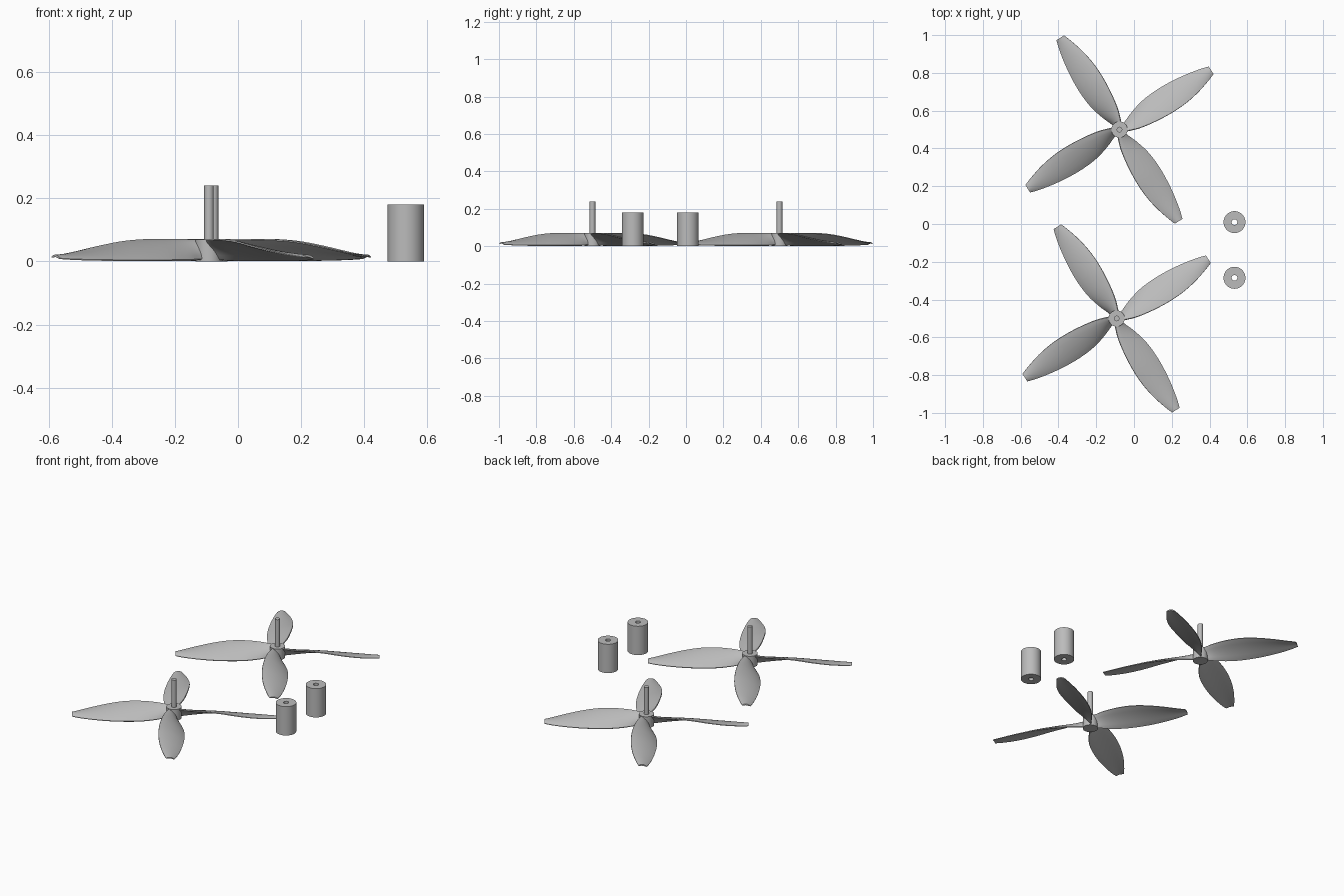
import bpy, bmesh, math
from mathutils import Matrix, Vector

cube = bpy.data.objects.get("Cube")
if cube:
    bpy.data.objects.remove(cube)

grey = bpy.data.materials.new("light_grey")
grey.use_nodes = True
colour = (0.5, 0.5, 0.5, 1)
grey.diffuse_color = colour
grey.node_tree.nodes["Principled BSDF"].inputs["Base Color"].default_value = colour


def finish(bm, name, location):
    bmesh.ops.recalc_face_normals(bm, faces=bm.faces)
    mesh = bpy.data.meshes.new(name)
    bm.to_mesh(mesh)
    bm.free()
    mesh.materials.append(grey)
    ob = bpy.data.objects.new(name, mesh)
    ob.location = location
    bpy.context.collection.objects.link(ob)
    bpy.ops.object.select_all(action='DESELECT')
    bpy.context.view_layer.objects.active = ob
    ob.select_set(True)
    bpy.ops.object.shade_smooth_by_angle(angle=math.radians(35))
    return ob


def cylinder(name, radius, z0, z1, location, sides=48):
    bm = bmesh.new()
    bmesh.ops.create_cone(bm, cap_ends=True, segments=sides, radius1=radius, radius2=radius,
                          depth=z1 - z0, matrix=Matrix.Translation((0, 0, (z0 + z1) / 2)))
    return finish(bm, name, location)


# Blade stations: distance out, high edge, low edge, high z, low z, thickness
STATIONS = [
    (0.015, -0.022, 0.012, 0.067, 0.008, 0.016),
    (0.05, -0.036, 0.020, 0.068, 0.006, 0.016),
    (0.10, -0.052, 0.040, 0.069, 0.004, 0.015),
    (0.18, -0.066, 0.062, 0.069, 0.003, 0.014),
    (0.27, -0.074, 0.070, 0.063, 0.003, 0.013),
    (0.36, -0.073, 0.067, 0.049, 0.003, 0.012),
    (0.45, -0.060, 0.056, 0.033, 0.004, 0.010),
    (0.53, -0.038, 0.040, 0.020, 0.006, 0.009),
    (0.578, -0.021, 0.026, 0.014, 0.009, 0.008),
]


def smooth_stations(rows, steps=4):
    pts = [Vector(r) for r in rows]
    out = []
    for i in range(len(pts) - 1):
        a, b, c, d = (pts[max(0, min(len(pts) - 1, i + k))] for k in (-1, 0, 1, 2))
        for s in range(steps):
            t = s / steps
            out.append(b + (c - a) * (t / 2) + (a * 2 - b * 5 + c * 4 - d) * (t * t / 2)
                       + (b * 3 - a - c * 3 + d) * (t ** 3 / 2))
    return out + [pts[-1]]


def blade_section(row, count=8):
    u, v_hi, v_lo, z_hi, z_lo, thick = row
    hi, lo = Vector((u, v_hi, z_hi)), Vector((u, v_lo, z_lo))
    chord = lo - hi
    normal = Vector((0, -chord.z, chord.y)).normalized()
    top, bottom = [], []
    for i in range(count + 1):
        t = i / count
        bulge = math.sqrt(max(0, 1 - (2 * t - 1) ** 2))
        half = thick * (0.18 + 0.32 * bulge)
        camber = normal * (0.006 * math.sin(math.pi * t))
        mid = hi + chord * t + camber
        top.append(mid + normal * half)
        bottom.append(mid - normal * half)
    return top + bottom[::-1]


def blades(name, location):
    bm = bmesh.new()
    for k in range(4):
        spin = Matrix.Rotation(math.radians(32.6 + 90 * k), 3, 'Z')
        rings = [[bm.verts.new(spin @ p) for p in blade_section(r)]
                 for r in smooth_stations(STATIONS)]
        n = len(rings[0])
        for a, b in zip(rings, rings[1:]):
            for i in range(n):
                j = (i + 1) % n
                bm.faces.new((a[i], a[j], b[j], b[i]))
        bm.faces.new(rings[0])
        bm.faces.new(rings[-1])
    return finish(bm, name, location)


# Two four-bladed propellers with hub and shaft
for side, x, y in (("back", -0.077, 0.5), ("front", -0.092, -0.5)):
    blades(side + "_propeller_blades", (x, y, 0))
    cylinder(side + "_propeller_hub", 0.043, 0, 0.07, (x, y, 0))
    cylinder(side + "_propeller_shaft", 0.015, 0.06, 0.24, (x, y, 0), 32)

# Two hollow sleeves, bored right through
for side, y in (("back", 0.01), ("front", -0.285)):
    bm = bmesh.new()
    profile = [(0.015, 0), (0.058, 0), (0.058, 0.18), (0.015, 0.18)]
    verts = [bm.verts.new((r, 0, z)) for r, z in profile]
    edges = [bm.edges.new((verts[i], verts[(i + 1) % 4])) for i in range(4)]
    bmesh.ops.spin(bm, geom=verts + edges, cent=(0, 0, 0), axis=(0, 0, 1),
                   angle=math.tau, steps=48)
    bmesh.ops.remove_doubles(bm, verts=bm.verts, dist=0.0001)
    finish(bm, side + "_sleeve", (0.532, y, 0))
